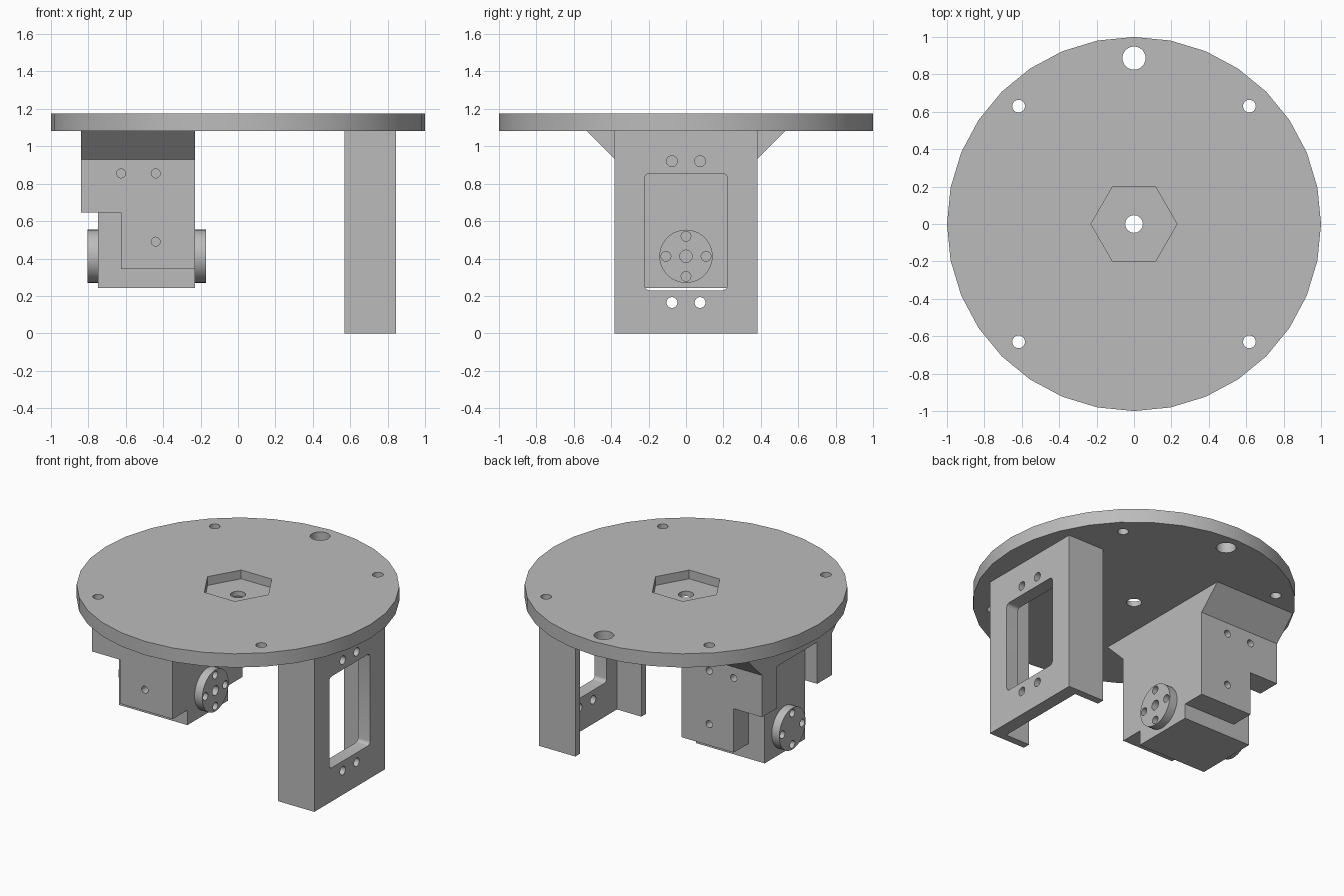
import bpy, bmesh, math
from mathutils import Matrix, Vector

cube = bpy.data.objects.get("Cube")
if cube:
    bpy.data.objects.remove(cube, do_unlink=True)

grey = bpy.data.materials.new("plain_grey")
grey.use_nodes = True
colour = (0.5, 0.5, 0.5, 1)
grey.diffuse_color = colour
grey.node_tree.nodes["Principled BSDF"].inputs["Base Color"].default_value = colour

TURN = {"x": Matrix.Rotation(math.pi / 2, 4, "Y"),
        "y": Matrix.Rotation(math.pi / 2, 4, "X"),
        "z": Matrix.Identity(4)}


def finish(name, bm):
    bmesh.ops.recalc_face_normals(bm, faces=bm.faces)
    mesh = bpy.data.meshes.new(name)
    bm.to_mesh(mesh)
    bm.free()
    mesh.materials.append(grey)
    obj = bpy.data.objects.new(name, mesh)
    bpy.context.collection.objects.link(obj)
    return obj


def prism(name, points, axis, start, end):
    """Extrude a flat profile along an axis; points hold the other two axes in order."""
    def place(p, d):
        return {"x": (d, *p), "y": (p[0], d, p[1]), "z": (*p, d)}[axis]
    bm = bmesh.new()
    face = bm.faces.new([bm.verts.new(place(p, start)) for p in points])
    new = bmesh.ops.extrude_face_region(bm, geom=[face])["geom"]
    shift = Vector(place((0, 0), end - start))
    bmesh.ops.translate(bm, verts=[v for v in new if isinstance(v, bmesh.types.BMVert)], vec=shift)
    return finish(name, bm)


def box(name, x, y, z):
    return prism(name, [(x[0], z[0]), (x[1], z[0]), (x[1], z[1]), (x[0], z[1])], "y", *y)


def rods(name, centres, radius, length, axis, sides=24):
    """One or more cylinders along an axis."""
    bm = bmesh.new()
    for c in centres:
        bmesh.ops.create_cone(bm, cap_ends=True, segments=sides, radius1=radius, radius2=radius,
                              depth=length, matrix=Matrix.Translation(c) @ TURN[axis])
    return finish(name, bm)


def activate(obj):
    bpy.ops.object.select_all(action="DESELECT")
    obj.select_set(True)
    bpy.context.view_layer.objects.active = obj


def cut(obj, cutter):
    cutter.hide_render = True
    mod = obj.modifiers.new("cut", "BOOLEAN")
    mod.operation = "DIFFERENCE"
    mod.solver = "EXACT"
    mod.object = cutter
    activate(obj)
    bpy.ops.object.modifier_apply(modifier=mod.name)
    bpy.data.objects.remove(cutter, do_unlink=True)


def smooth(obj):
    activate(obj)
    bpy.ops.object.shade_smooth_by_angle(angle=math.radians(30))


# Round top plate with hexagonal nut pocket and through holes
plate = rods("top_plate", [(0, 0, 1.128)], 1.0, 0.094, "z", 32)
hexagon = [(0.23 * math.cos(i * math.pi / 3), 0.23 * math.sin(i * math.pi / 3)) for i in range(6)]
cut(plate, prism("pocket_cutter", hexagon, "z", 1.115, 1.3))
cut(plate, rods("centre_cutter", [(0, 0, 1.13)], 0.047, 0.4, "z"))
cut(plate, rods("rear_cutter", [(0, 0.887, 1.13)], 0.062, 0.4, "z"))
cut(plate, rods("screw_cutter", [(sx * 0.617, sy * 0.63, 1.13) for sx in (-1, 1) for sy in (-1, 1)],
                0.034, 0.4, "z"))
smooth(plate)

# Channel-shaped leg, open toward the middle
W, FLANGE, INNER, OUTER, BACK = 0.382, 0.05, 0.57, 0.845, 0.755
half = [(INNER, W - FLANGE), (INNER, W), (OUTER, W)]
channel = [(BACK, W - FLANGE)] + half + [(x, -y) for x, y in reversed(half)] + [(BACK, FLANGE - W)]
leg = prism("channel_leg", channel, "z", 0, 1.081)

# Rounded window and screw holes in the leg
window = []
r, yc, z_low, z_high = 0.025, 0.195, 0.255, 0.83
for i, (cy, cz) in enumerate([(yc, z_high), (-yc, z_high), (-yc, z_low), (yc, z_low)]):
    for k in range(5):
        a = (i + k / 4) * math.pi / 2
        window.append((cy + r * math.cos(a), cz + r * math.sin(a)))
cut(leg, prism("window_cutter", window, "x", 0.7, 0.95))
cut(leg, rods("leg_hole_cutter", [(0.8, y, z) for y in (-0.075, 0.075) for z in (0.165, 0.92)],
              0.029, 0.3, "x"))
smooth(leg)

# Motor mount: flared roof and two stepped cheeks
MX0, MX1, MY, BY = -0.84, -0.23, 0.378, 0.218
prism("mount_roof", [(-MY, 0.93), (MY, 0.93), (0.53, 1.081), (-0.53, 1.081)], "x", MX0, MX1)
cheek_profile = [(MX0, 0.93), (MX0, 0.645), (-0.625, 0.645), (-0.625, 0.345), (MX1, 0.345), (MX1, 0.93)]
for side, name in ((1, "left_cheek"), (-1, "right_cheek")):
    cheek = prism(name, cheek_profile, "y", side * BY, side * MY)
    cut(cheek, rods("cheek_hole_cutter",
                    [(x, side * MY, z) for x, z in ((-0.625, 0.855), (-0.44, 0.855), (-0.44, 0.49))],
                    0.024, 0.26, "y"))
    smooth(cheek)

# Motor body between the cheeks
box("motor_body", (-0.748, MX1), (-BY, BY), (0.243, 0.93))

# Output discs on both ends of the motor
AXLE = 0.412
for name, x, centre_hole in (("inner_horn", -0.2, True), ("outer_horn", -0.776, False)):
    horn = rods(name, [(x, 0, AXLE)], 0.142, 0.058, "x", 40)
    holes = [(x, 0.107 * math.cos(i * math.pi / 2), AXLE + 0.107 * math.sin(i * math.pi / 2))
             for i in range(4)]
    cut(horn, rods("horn_hole_cutter", holes, 0.026, 0.2, "x"))
    if centre_hole:
        cut(horn, rods("horn_centre_cutter", [(x, 0, AXLE)], 0.033, 0.2, "x"))
    smooth(horn)
